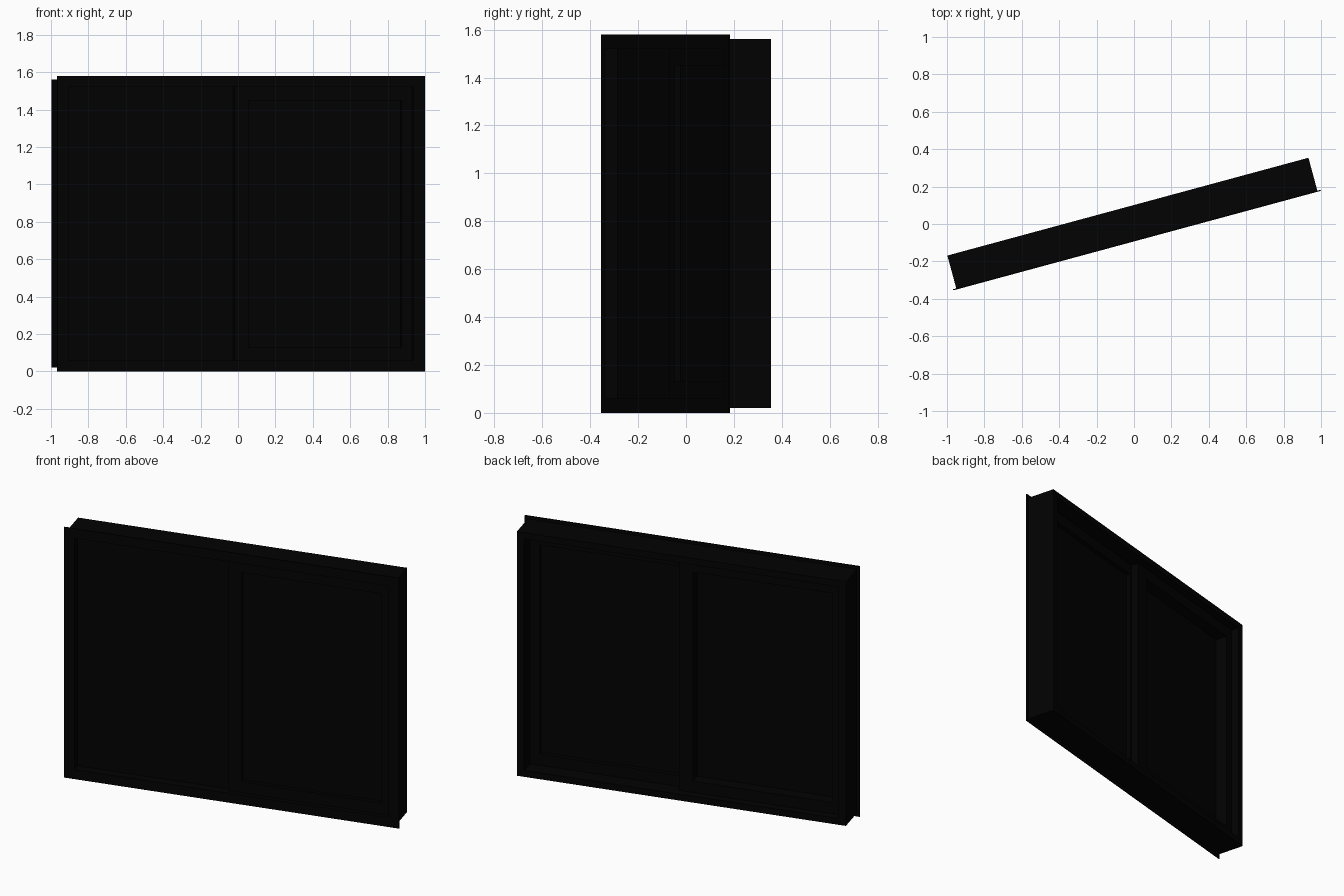
import bpy, bmesh, math
from mathutils import Matrix

if "Cube" in bpy.data.objects:
    bpy.data.objects.remove(bpy.data.objects["Cube"])

PLACE = Matrix.Translation((-0.008, 0.002, 0)) @ Matrix.Rotation(math.radians(15.15), 4, 'Z')

dark = bpy.data.materials.new("dark_finish")
dark.diffuse_color = (0.0005, 0.0005, 0.0005, 1)
dark.use_nodes = True
dark.node_tree.nodes["Principled BSDF"].inputs["Base Color"].default_value = dark.diffuse_color


def finish(name, bm):
    bmesh.ops.recalc_face_normals(bm, faces=bm.faces)
    me = bpy.data.meshes.new(name)
    bm.to_mesh(me)
    bm.free()
    me.materials.append(dark)
    ob = bpy.data.objects.new(name, me)
    ob.matrix_world = PLACE
    bpy.context.collection.objects.link(ob)


def ring(name, outer, inner, y0, y1):
    """Rectangular mitred frame; rectangles are (x0, x1, z0, z1)."""
    bm = bmesh.new()
    loops = []
    for (x0, x1, z0, z1), y in ((outer, y0), (inner, y0), (inner, y1), (outer, y1)):
        loops.append([bm.verts.new((x, y, z)) for x, z in
                      ((x0, z0), (x1, z0), (x1, z1), (x0, z1))])
    for a, b in zip(loops, loops[1:] + loops[:1]):
        for i in range(4):
            j = (i + 1) % 4
            bm.faces.new((a[i], a[j], b[j], b[i]))
    finish(name, bm)


def pane(name, rect, y0, y1):
    x0, x1, z0, z1 = rect
    bm = bmesh.new()
    bmesh.ops.create_cube(bm, size=1)
    bmesh.ops.scale(bm, vec=(x1 - x0, y1 - y0, z1 - z0), verts=bm.verts)
    bmesh.ops.translate(bm, vec=((x0 + x1) / 2, (y0 + y1) / 2, (z0 + z1) / 2), verts=bm.verts)
    finish(name, bm)


# Outer frame and the thin front flange around it
opening = (-0.955, 0.955, 0.06, 1.52)
ring("outer_frame", (-1.0, 1.0, 0.02, 1.56), opening, -0.088, 0.094)
ring("front_flange", (-1.018, 1.018, 0.0, 1.58), opening, -0.094, -0.088)

# Right sash, slightly proud at the front, with its pane in mid depth
right_hole = (0.05, 0.897, 0.13, 1.45)
ring("right_sash", (-0.03, 0.955, 0.06, 1.52), right_hole, -0.065, -0.003)
pane("right_glass", right_hole, -0.04, -0.03)

# Left sash: pane flush with its front, deep surround behind
left_hole = (-0.897, -0.052, 0.13, 1.45)
ring("left_sash", (-0.955, 0.033, 0.06, 1.52), left_hole, -0.04, 0.045)
pane("left_glass", left_hole, -0.04, -0.03)
